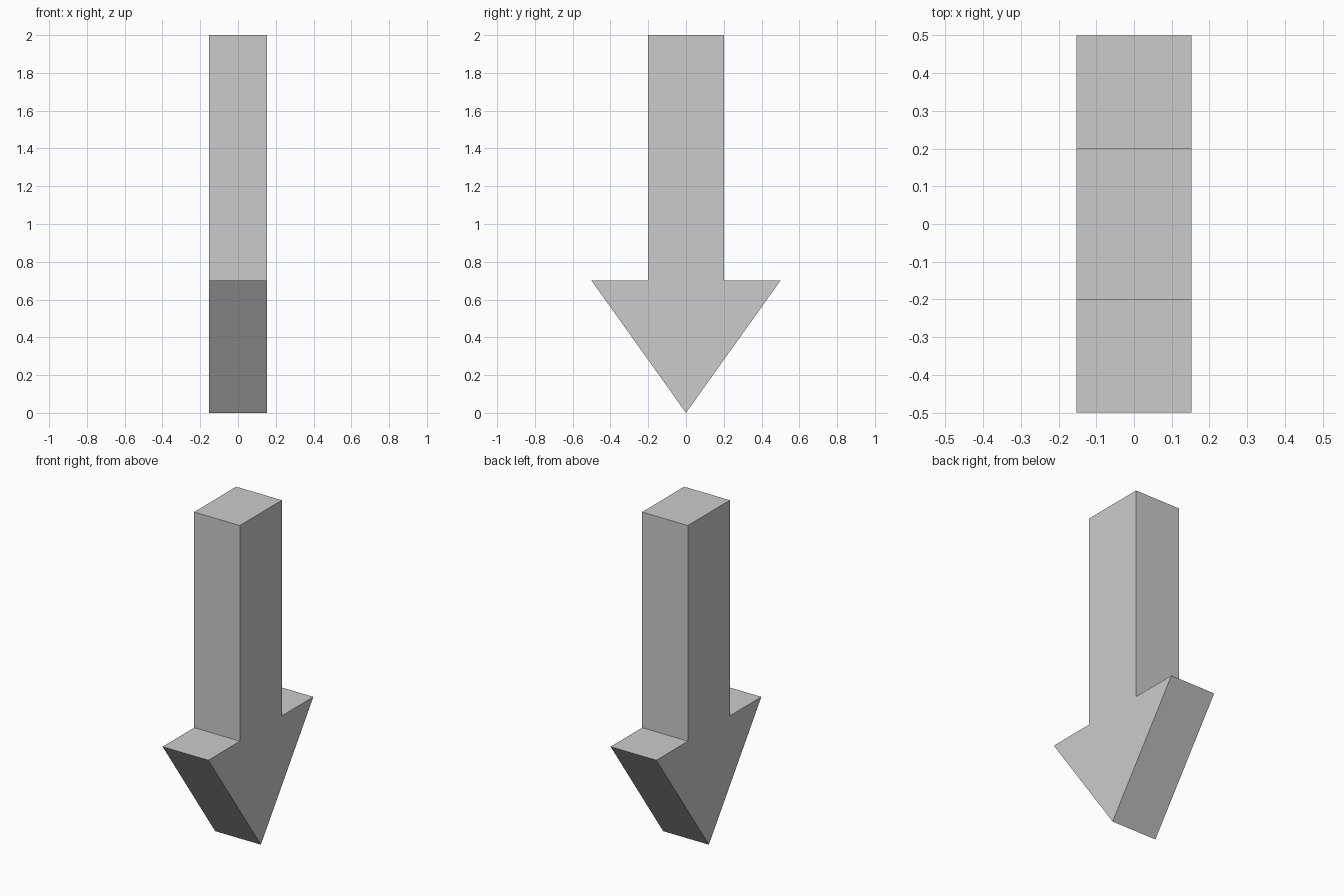
import bpy, bmesh

if "Cube" in bpy.data.objects:
    bpy.data.objects.remove(bpy.data.objects["Cube"])

THICKNESS = 0.305

# Half outline of the arrow in the y-z plane, tip to top
half = [(0.5, 0.7), (0.2, 0.7), (0.2, 2.0)]
outline = [(0.0, 0.0)] + half + [(-y, z) for y, z in reversed(half)]

# Arrow: flat profile extruded along x
bm = bmesh.new()
face = bm.faces.new([bm.verts.new((-THICKNESS / 2, y, z)) for y, z in outline])
extruded = bmesh.ops.extrude_face_region(bm, geom=[face])["geom"]
bmesh.ops.translate(bm, vec=(THICKNESS, 0, 0),
                    verts=[v for v in extruded if isinstance(v, bmesh.types.BMVert)])
bmesh.ops.recalc_face_normals(bm, faces=bm.faces)

mesh = bpy.data.meshes.new("down_arrow")
bm.to_mesh(mesh)
bm.free()
arrow = bpy.data.objects.new("down_arrow", mesh)
bpy.context.collection.objects.link(arrow)
